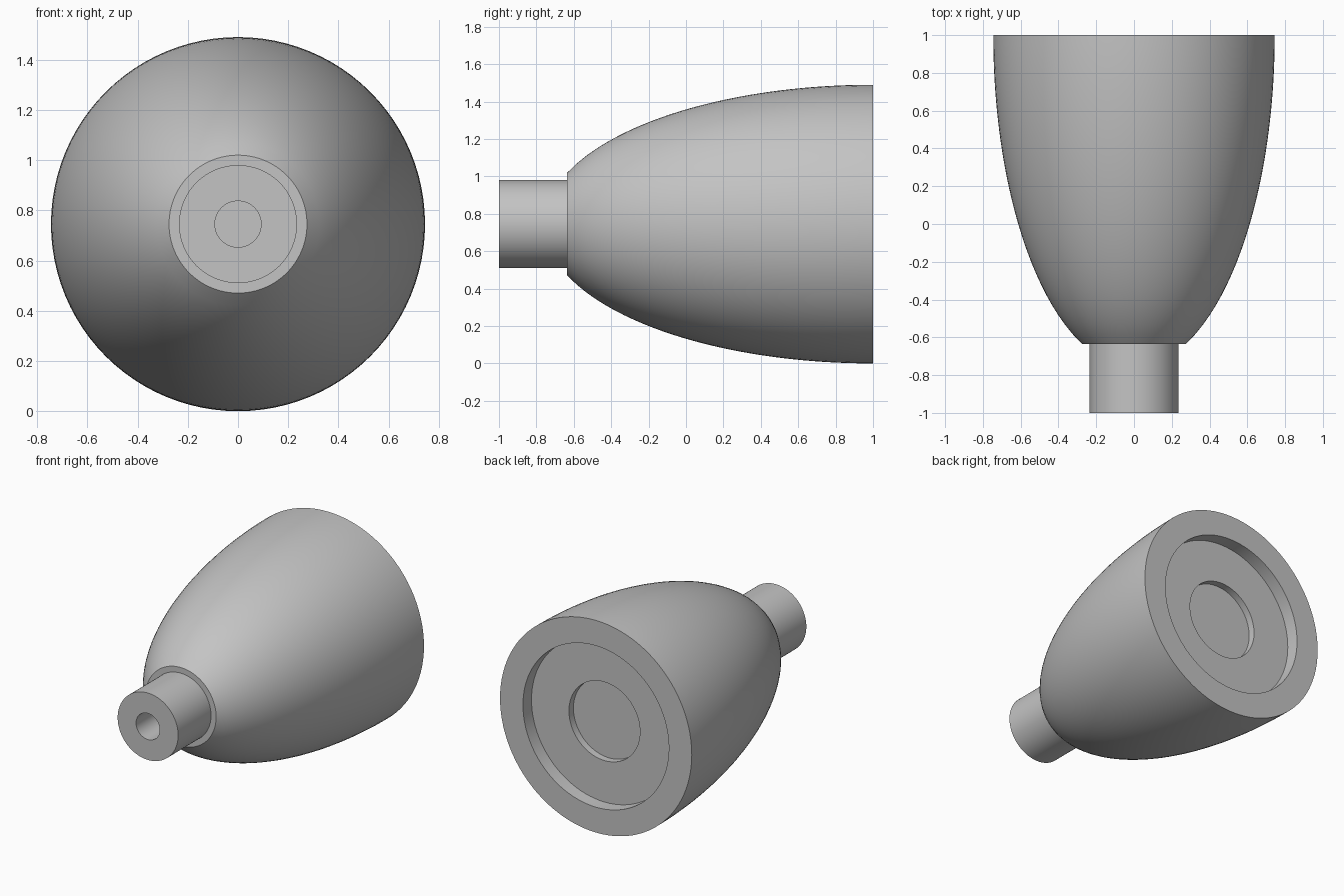
import bpy, bmesh, math
from mathutils import Vector

if "Cube" in bpy.data.objects:
    bpy.data.objects.remove(bpy.data.objects["Cube"])

R = 0.745          # largest radius, also height of the axis
SIDES = 96

grey = bpy.data.materials.new("light grey")
grey.diffuse_color = (0.55, 0.55, 0.55, 1)
grey.use_nodes = True
grey.node_tree.nodes["Principled BSDF"].inputs["Base Color"].default_value = grey.diffuse_color


def lathe(name, profile):
    """Revolve (radius, y) points around the horizontal y axis."""
    bm = bmesh.new()
    verts = [bm.verts.new((r, y, 0)) for r, y in profile]
    edges = [bm.edges.new(pair) for pair in zip(verts, verts[1:])]
    bmesh.ops.spin(bm, geom=verts + edges, cent=(0, 0, 0), axis=(0, 1, 0),
                   angle=math.tau, steps=SIDES, use_duplicate=False)
    bmesh.ops.remove_doubles(bm, verts=bm.verts, dist=1e-4)
    bmesh.ops.recalc_face_normals(bm, faces=bm.faces)
    bmesh.ops.translate(bm, verts=bm.verts, vec=Vector((0, 0, R)))
    mesh = bpy.data.meshes.new(name)
    bm.to_mesh(mesh)
    bm.free()
    mesh.materials.append(grey)
    obj = bpy.data.objects.new(name, mesh)
    bpy.context.collection.objects.link(obj)
    bpy.context.view_layer.objects.active = obj
    obj.select_set(True)
    bpy.ops.object.shade_smooth_by_angle(angle=math.radians(30))
    obj.select_set(False)


# Stem with a blind bore
stem = [(0, -0.62), (0.092, -0.62), (0.092, -1), (0.235, -1), (0.235, -0.635)]

# Elliptical shell, from the shoulder to the wide rim
shell = []
for i in range(33):
    y = -0.635 + 1.635 * i / 32
    shell.append((R * math.sqrt(1 - ((1 - y) / 1.759) ** 2), y))

# Two stepped round recesses in the back face
recess = [(0.567, 1), (0.567, 0.905), (0.276, 0.905), (0.276, 0.855), (0, 0.855)]

lathe("knob_body", stem + shell + recess)
